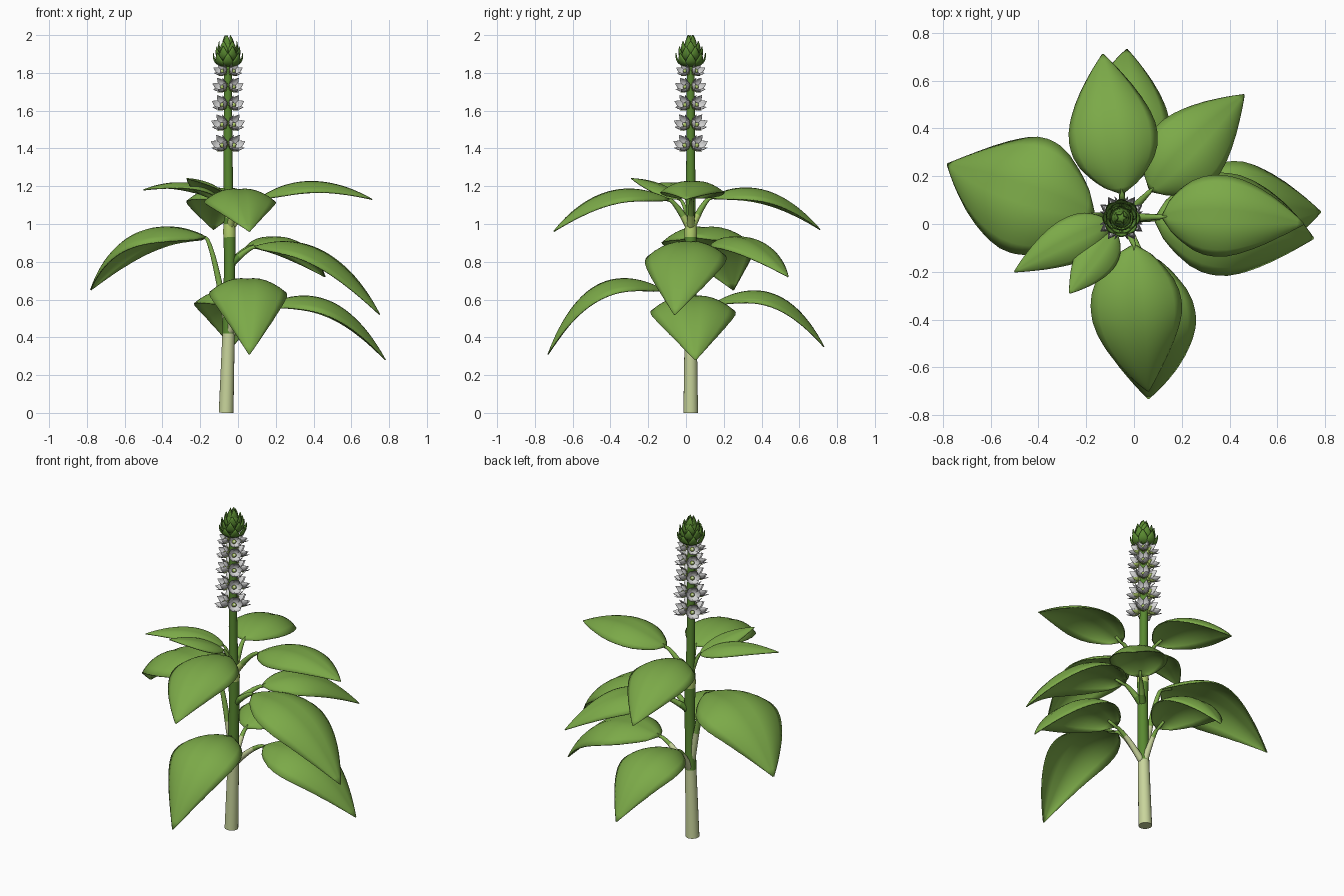
import bpy, bmesh, math
from mathutils import Vector, Matrix

if "Cube" in bpy.data.objects:
    bpy.data.objects.remove(bpy.data.objects["Cube"])

def material(name, rgb):
    m = bpy.data.materials.new(name)
    m.diffuse_color = (*rgb, 1)
    m.use_nodes = True
    m.node_tree.nodes["Principled BSDF"].inputs["Base Color"].default_value = m.diffuse_color
    return m

LEAF = material("leaf green", (0.20, 0.40, 0.065))
STEM = material("stem green", (0.10, 0.25, 0.03))
PALE = material("pale stem", (0.58, 0.66, 0.33))
LIME = material("lime", (0.45, 0.62, 0.15))
PETAL = material("petal white", (0.66, 0.66, 0.66))

def finish(bm, name, mats, thick=0):
    bmesh.ops.recalc_face_normals(bm, faces=bm.faces)
    me = bpy.data.meshes.new(name)
    bm.to_mesh(me)
    bm.free()
    for m in mats:
        me.materials.append(m)
    for p in me.polygons:
        p.use_smooth = True
    ob = bpy.data.objects.new(name, me)
    bpy.context.collection.objects.link(ob)
    if thick:
        s = ob.modifiers.new("thickness", 'SOLIDIFY')
        s.thickness = thick
        s.offset = 0
    return ob

def bez(a, b, c, t):
    return a * (1 - t) ** 2 + b * 2 * t * (1 - t) + c * t * t

def interp(pts, t):
    for (t0, w0), (t1, w1) in zip(pts, pts[1:]):
        if t <= t1:
            return w0 + (w1 - w0) * (t - t0) / (t1 - t0)
    return pts[-1][1]

def tube(bm, path, radii, sides=14, rule=None):
    rings = []
    for i, p in enumerate(path):
        d = (path[min(i + 1, len(path) - 1)] - path[max(i - 1, 0)]).normalized()
        u = d.cross(Vector((0.31, 0.95, 0))).normalized()
        v = d.cross(u)
        rings.append([bm.verts.new(p + (u * math.cos(k * math.tau / sides) + v * math.sin(k * math.tau / sides)) * radii[i])
                      for k in range(sides)])
    for i, (a, b) in enumerate(zip(rings, rings[1:])):
        for k in range(sides):
            f = bm.faces.new((a[k], a[(k + 1) % sides], b[(k + 1) % sides], b[k]))
            if rule:
                f.material_index = rule(i, (path[i].z + path[i + 1].z) / 2)
    bm.faces.new(rings[0])
    bm.faces.new(rings[-1])

# main stem: pale foot, green above, pale node under the upper whorl
AXIS = [(0, -0.063), (0.42, -0.05), (0.85, -0.043), (1.3, -0.053), (2, -0.053)]
def stem_at(z):
    return Vector((interp(AXIS, z), 0.025, z))
STEM_R = [(0, 0.039), (0.4, 0.033), (0.85, 0.029), (0.97, 0.034), (1.03, 0.026), (1.9, 0.02)]
zs = [0, 0.1, 0.2, 0.3, 0.37, 0.42, 0.5, 0.65, 0.8, 0.93, 0.96, 1.0, 1.05, 1.2, 1.4, 1.6, 1.9]
bm = bmesh.new()
tube(bm, [stem_at(z) for z in zs], [interp(STEM_R, z) for z in zs], 18,
     lambda i, z: 0 if z < 0.42 else 2 if 0.93 < z < 1.0 else 1)
st = finish(bm, "main_stem", [PALE, STEM, LIME])
with bpy.context.temp_override(object=st, active_object=st, selected_objects=[st], selected_editable_objects=[st]):
    bpy.ops.object.shade_smooth_by_angle(angle=math.radians(50))

# leaves: name, petiole start z, blade base, bend control, tip, half width
LEAVES = [
    ("upper_back", 0.97, (-0.05, 0.13, 1.14), (-0.10, 0.42, 1.29), (-0.13, 0.71, 0.97), 0.185),
    ("upper_right", 0.97, (0.12, 0.03, 1.14), (0.38, 0.05, 1.31), (0.71, 0.0, 1.13), 0.17),
    ("upper_front", 0.97, (0.0, -0.09, 1.13), (0.0, -0.42, 1.29), (0.06, -0.70, 0.96), 0.19),
    ("small_left", 0.99, (-0.1, 0.0, 1.14), (-0.25, -0.05, 1.27), (-0.50, -0.20, 1.18), 0.095),
    ("small_front", 0.99, (-0.08, -0.03, 1.13), (-0.15, -0.13, 1.23), (-0.27, -0.29, 1.24), 0.085),
    ("middle_right", 0.78, (0.09, 0.02, 0.88), (0.48, 0.0, 1.0), (0.75, -0.06, 0.52), 0.215),
    ("middle_back", 0.78, (0.07, 0.14, 0.88), (0.24, 0.33, 1.03), (0.46, 0.54, 0.72), 0.165),
    ("middle_left", 0.42, (-0.17, 0.04, 0.93), (-0.55, 0.14, 1.11), (-0.78, 0.25, 0.65), 0.25),
    ("lower_right", 0.4, (0.16, 0.03, 0.57), (0.52, 0.04, 0.74), (0.78, 0.05, 0.28), 0.225),
    ("lower_back", 0.4, (-0.05, 0.15, 0.58), (-0.04, 0.5, 0.78), (-0.03, 0.73, 0.35), 0.19),
    ("lower_front", 0.4, (0.03, -0.12, 0.65), (0.07, -0.52, 0.86), (0.06, -0.73, 0.31), 0.205),
]
OUTLINE = [(0, 0.06), (0.04, 0.36), (0.1, 0.6), (0.2, 0.84), (0.3, 0.96), (0.4, 1), (0.5, 0.98), (0.6, 0.9),
           (0.7, 0.76), (0.8, 0.57), (0.9, 0.32), (0.96, 0.14), (1, 0.012)]

for name, z0, base, ctrl, tip, hw in LEAVES:
    base, ctrl, tip = Vector(base), Vector(ctrl), Vector(tip)
    # blade: grooved, drooping cross-section swept along the midrib
    bm = bmesh.new()
    rows = []
    for i in range(25):
        t = i / 24
        p = bez(base, ctrl, tip, t)
        d = ((ctrl - base) * (1 - t) + (tip - ctrl) * t).normalized()
        side = d.cross(Vector((0, 0, 1))).normalized()
        up = side.cross(d)
        w = hw * interp(OUTLINE, t)
        row = []
        for j in range(-6, 7):
            s = j / 6
            row.append(bm.verts.new(p + side * (s * w) + up * (w * (0.16 * abs(s) - 0.5 * s * s))))
        rows.append(row)
    for a, b in zip(rows, rows[1:]):
        for j in range(12):
            bm.faces.new((a[j], a[j + 1], b[j + 1], b[j]))
    finish(bm, name + "_leaf", [LEAF], 0.006)
    # petiole: rises from the stem and bends outward into the blade
    start = stem_at(z0)
    mid = start.lerp(base, 0.65)
    mid.z = start.z + (base.z - start.z) * 0.9
    end = bez(base, ctrl, tip, 0.08) - Vector((0, 0, 0.006))
    path = [bez(start, mid, base, i / 10) for i in range(10)] + [base - Vector((0, 0, 0.004)), end]
    k = 0.7 if name.startswith("small") else 1
    bm = bmesh.new()
    pale_to = 6 if z0 < 0.41 else 3
    tube(bm, path, [k * (0.021 - 0.0012 * i) for i in range(12)], 10, lambda i, z: 0 if i < pale_to else 1)
    finish(bm, name + "_petiole", [PALE if z0 < 0.45 else LIME if z0 > 0.9 else STEM, LEAF])

def petal(bm, mat, path, ang, hw, index=0):
    # pointed, cupped petal around the local z axis; path holds (radius, height)
    a, b, c = (Vector(p) for p in path)
    out = Vector((math.cos(ang), math.sin(ang), 0))
    tan = Vector((-out.y, out.x, 0))
    rows = []
    for i in range(7):
        t = i / 6
        q = bez(a, b, c, t)
        w = hw * interp([(0, 0.5), (0.3, 0.9), (0.5, 1), (0.75, 0.75), (1, 0.03)], t)
        rows.append([bm.verts.new(mat @ (out * (q.x - 0.3 * w * s * s) + tan * (s * w) + Vector((0, 0, q.y))))
                     for s in (-1, -0.5, 0, 0.5, 1)])
    for r0, r1 in zip(rows, rows[1:]):
        for j in range(4):
            bm.faces.new((r0[j], r0[j + 1], r1[j + 1], r1[j])).material_index = index

# flower spike: five whorls of four cup flowers on the diagonals
for n, (z, k) in enumerate([(1.415, 1.0), (1.525, 0.97), (1.63, 0.93), (1.725, 0.88), (1.81, 0.8)]):
    bm = bmesh.new()
    for q in range(4):
        az = math.pi / 4 + q * math.pi / 2
        el = math.radians(28)
        d = Vector((math.cos(az) * math.cos(el), math.sin(az) * math.cos(el), math.sin(el)))
        frame = Matrix.Translation(stem_at(z - 0.022) + d * 0.032) @ d.to_track_quat('Z', 'Y').to_matrix().to_4x4() @ Matrix.Scale(k, 4)
        for i in range(6):
            petal(bm, frame, [(0.008, 0.0), (0.042, 0.012), (0.044, 0.062)], i * math.tau / 6, 0.024)
        for i in range(5):
            petal(bm, frame, [(0.006, -0.004), (0.032, 0.0), (0.042, 0.026)], (i + 0.5) * math.tau / 5, 0.012, 1)
        # little pale heart and stalk
        tube(bm, [frame @ Vector((0, 0, h)) for h in (-0.03, 0.0, 0.02, 0.032)],
             [0.008, 0.011, 0.012, 0.004], 8, lambda i, z: 1)
    finish(bm, "flower_whorl_%d" % (n + 1), [PETAL, LIME], 0.002)

# closed bud tip made of overlapping scales
bm = bmesh.new()
top = Matrix.Translation((-0.053, 0.025, 0))
for n, (count, hw, path) in enumerate([
        (8, 0.03, [(0.015, 1.835), (0.085, 1.835), (0.078, 1.905)]),
        (8, 0.029, [(0.02, 1.86), (0.078, 1.87), (0.064, 1.94)]),
        (6, 0.029, [(0.02, 1.89), (0.064, 1.90), (0.046, 1.968)]),
        (5, 0.022, [(0.012, 1.92), (0.045, 1.94), (0.014, 2.0)])]):
    for i in range(count):
        petal(bm, top, path, (i + n * 0.5) * math.tau / count, hw)
finish(bm, "bud_scales", [STEM], 0.004)
bm = bmesh.new()
bmesh.ops.create_uvsphere(bm, u_segments=14, v_segments=8, radius=1,
                          matrix=Matrix.Translation((-0.053, 0.025, 1.905)) @ Matrix.Diagonal((0.042, 0.042, 0.075, 1)))
finish(bm, "bud_core", [STEM])
